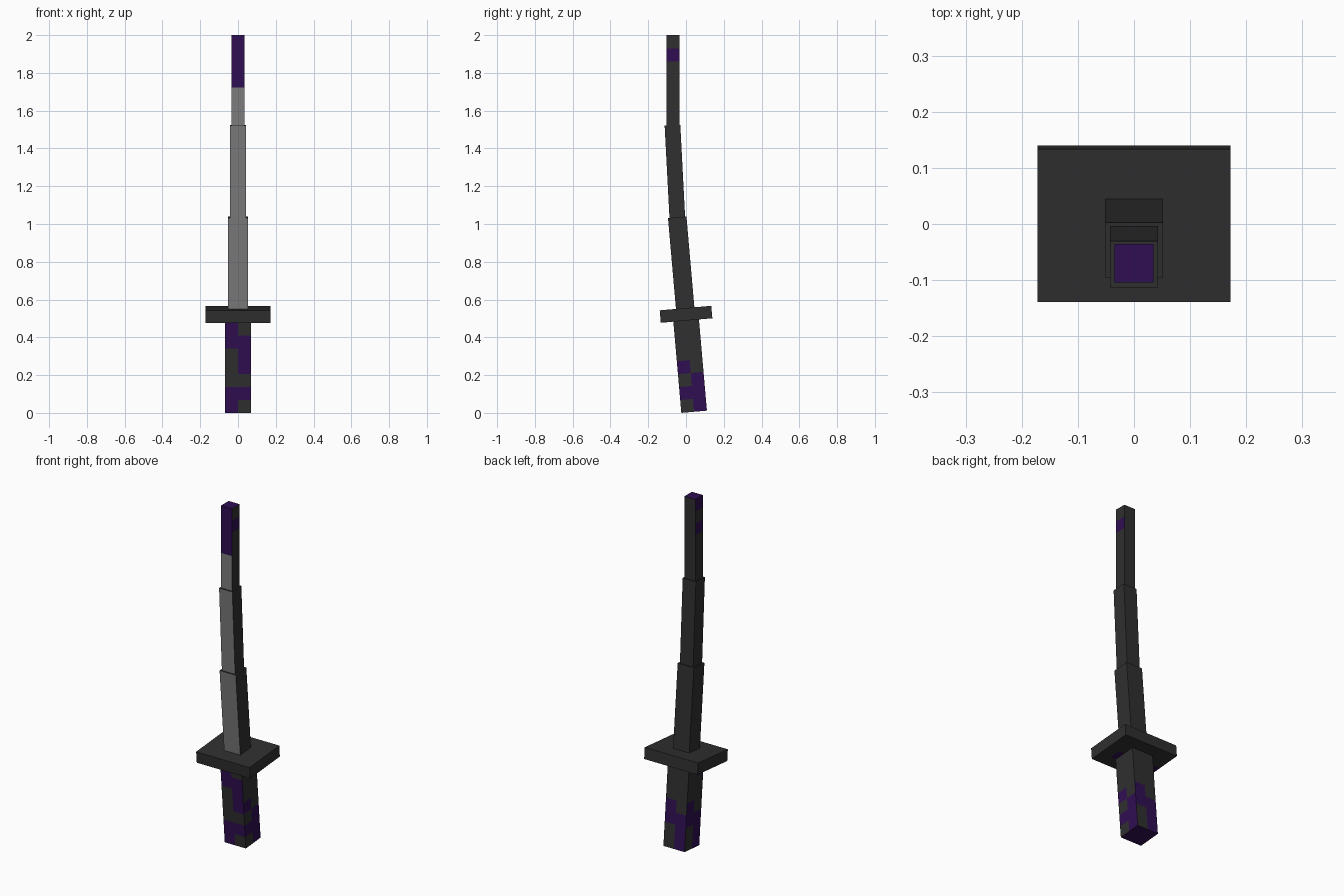
import bpy, bmesh, math
from mathutils import Vector

if "Cube" in bpy.data.objects:
    bpy.data.objects.remove(bpy.data.objects["Cube"])

# Colours
mats = []
for name, rgb in (("dark grey", (0.029, 0.029, 0.029)),
                  ("deep purple", (0.029, 0.0045, 0.085)),
                  ("steel grey", (0.2, 0.2, 0.2))):
    m = bpy.data.materials.new(name)
    m.diffuse_color = (*rgb, 1)
    m.use_nodes = True
    m.node_tree.nodes["Principled BSDF"].inputs["Base Color"].default_value = m.diffuse_color
    mats.append(m)
DARK, PURPLE, STEEL = range(3)
CELL = 0.0686  # size of one camouflage patch


def box(name, size, base, tilt, paint, cuts=()):
    """Box standing on its base centre, cut by (axis, offset) planes, tilted about x."""
    bm = bmesh.new()
    bmesh.ops.create_cube(bm, size=1)
    for v in bm.verts:
        v.co = Vector((v.co.x * size[0], v.co.y * size[1], (v.co.z + 0.5) * size[2]))
    for axis, offset in cuts:
        n = Vector((0, 0, 0))
        n[axis] = 1
        bmesh.ops.bisect_plane(bm, geom=bm.verts[:] + bm.edges[:] + bm.faces[:],
                               plane_co=n * offset, plane_no=n)
    bm.normal_update()
    for f in bm.faces:
        n = f.normal
        axis = max(range(3), key=lambda a: abs(n[a]))
        side = ("-" if n[axis] < 0 else "+") + "xyz"[axis]
        f.material_index = paint(side, f.calc_center_median())
    me = bpy.data.meshes.new(name)
    bm.to_mesh(me)
    bm.free()
    for m in mats:
        me.materials.append(m)
    ob = bpy.data.objects.new(name, me)
    ob.location = (0, *base)
    ob.rotation_euler.x = math.radians(tilt)
    bpy.context.collection.objects.link(ob)


rows = [(2, CELL * i) for i in range(1, 7)]

# Handle: two columns of patches per side, listed from the bottom row upward
HANDLE = {
    "-y": ("PD", "PP", "DD", "DP", "DP", "PP", "PD"),  # columns -x, +x
    "+x": ("DP", "PP", "DP", "PD", "DD", "DD", "DD"),  # columns -y, +y
    "+y": ("PD", "PD", "PP", "DP", "DD", "DD", "DD"),  # columns -x, +x
    "-x": ("PD", "PD", "PP", "DP", "DD", "DD", "PD"),  # columns -y, +y
}


def paint_handle(side, c):
    if side[1] == "z":
        return PURPLE
    across = c.x if side[1] == "y" else c.y
    row = min(6, int(c.z / CELL))
    return PURPLE if HANDLE[side][row][across > 0] == "P" else DARK


box("handle", (0.136, 0.136, 0.5), (0.043, 0.006), 5, paint_handle,
    rows + [(0, 0), (1, 0)])


# Guard: dark plate with two patches underneath
def paint_guard(side, c):
    patch = side == "-z" and -CELL < c.y < 0 and (c.x < -0.1 or 0.034 < c.x < 0.1)
    return PURPLE if patch else DARK


box("guard", (0.344, 0.274, 0.066), (0.003, 0.489), 5, paint_guard,
    [(0, x) for x in (-0.103, 0.034, 0.103)] + [(1, -CELL), (1, 0)])


# Blade: three stepped sections with a pale cutting face
def paint_blade(side, c):
    return STEEL if side == "-y" else DARK


box("blade_lower", (0.104, 0.098, 0.487), (-0.004, 0.55), 5, paint_blade)
box("blade_middle", (0.085, 0.083, 0.49), (-0.046, 1.033), 3, paint_blade)


def paint_tip(side, c):
    row = min(6, int(c.z / CELL))
    if side == "+z":
        return PURPLE
    if side == "-y":
        return PURPLE if row >= 3 else STEEL
    patches = {"+x": (5,), "-x": (4, 6)}.get(side, ())
    return PURPLE if row in patches else DARK


box("blade_tip", (0.07, 0.069, 0.482), (-0.07, 1.518), 0, paint_tip, rows)
